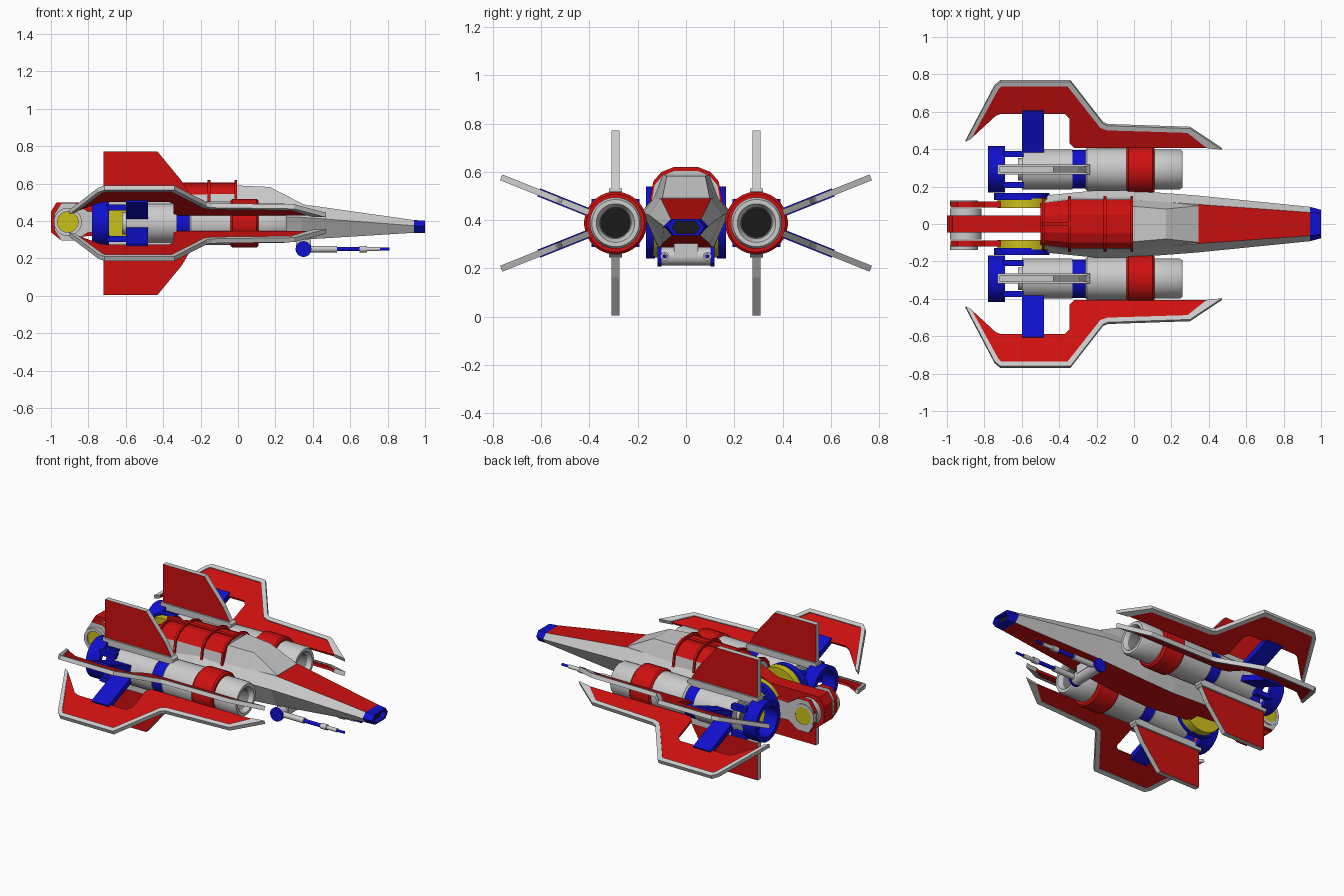
import bpy, bmesh, math
from mathutils import Vector

cube = bpy.data.objects.get("Cube")
if cube:
    bpy.data.objects.remove(cube)


def material(name, rgb):
    m = bpy.data.materials.new(name)
    m.use_nodes = True
    m.diffuse_color = (*rgb, 1)
    m.node_tree.nodes["Principled BSDF"].inputs["Base Color"].default_value = (*rgb, 1)
    return m


RED = material("red", (0.62, 0.005, 0.005))
GREY = material("light grey", (0.6, 0.6, 0.6))
BLUE = material("blue", (0.005, 0.005, 0.62))
YELLOW = material("yellow", (0.6, 0.53, 0.01))
BLACK = material("black", (0.01, 0.01, 0.01))
STEEL = material("dark grey", (0.2, 0.2, 0.2))


def loft(name, rings, mats, rule=None, closed=False, smooth=False):
    """Skin equal-length rings; rule(normal, centre) picks the colour of a face."""
    bm = bmesh.new()
    loops = [[bm.verts.new(p) for p in ring] for ring in rings]
    n = len(loops[0])
    pairs = list(zip(loops, loops[1:]))
    if closed:
        pairs.append((loops[-1], loops[0]))
    else:
        bm.faces.new(loops[0])
        bm.faces.new(loops[-1])
    for a, b in pairs:
        for i in range(n):
            j = (i + 1) % n
            bm.faces.new((a[i], a[j], b[j], b[i]))
    bmesh.ops.recalc_face_normals(bm, faces=bm.faces)
    bm.normal_update()
    if rule:
        for f in bm.faces:
            f.material_index = rule(f.normal, f.calc_center_median())
    mesh = bpy.data.meshes.new(name)
    bm.to_mesh(mesh)
    bm.free()
    for m in mats:
        mesh.materials.append(m)
    ob = bpy.data.objects.new(name, mesh)
    bpy.context.collection.objects.link(ob)
    if smooth:
        bpy.ops.object.select_all(action='DESELECT')
        ob.select_set(True)
        bpy.context.view_layer.objects.active = ob
        bpy.ops.object.shade_smooth_by_angle(angle=math.radians(35))
    return ob


def lathe(name, centre, axis, profile, mats, rule=None, closed=False, n=32):
    """Turn (position, radius) pairs about the x or y axis."""
    c = Vector(centre)
    rings = []
    for a, r in profile:
        ring = []
        for i in range(n):
            t = math.tau * (i + 0.5) / n
            u, v = r * math.cos(t), r * math.sin(t)
            ring.append(c + (Vector((a, u, v)) if axis == "x" else Vector((u, a, v))))
        rings.append(ring)
    return loft(name, rings, mats, rule, closed, n > 8)


def box(name, x0, x1, y0, y1, z0, z1, mat):
    return loft(name, [[(x, y0, z0), (x, y1, z0), (x, y1, z1), (x, y0, z1)] for x in (x0, x1)], [mat])


def mirrored(half):
    return half + [(x, -y, z) for x, y, z in reversed(half)]


# Hull: six-sided section, x / top y z / side y z / bottom y z
def hull_ring(x, ty, tz, my, mz, by, bz):
    return mirrored([(x, ty, tz), (x, my, mz), (x, by, bz)])


nose_ring = hull_ring(0.94, .062, .405, .092, .375, .058, .337)
hull = [hull_ring(-.5, .11, .50, .15, .44, .10, .29),
        hull_ring(-.2, .13, .50, .18, .44, .11, .27),
        hull_ring(0, .13, .495, .178, .43, .11, .277),
        hull_ring(.34, .105, .49, .152, .42, .10, .30), nose_ring]
loft("hull", hull, [GREY, RED],
     lambda n, c: 1 if n.z < -.8 or (n.z > .8 and c.x > .3) else 0)

# Blue nose cap with a recessed dark opening
tip = hull_ring(1.0, .055, .402, .076, .37, .052, .336)
middle = Vector((1.0, 0, .37))
lip = [middle + (Vector(p) - middle) * .75 for p in tip]
recess = [p - Vector((.03, 0, 0)) for p in lip]
loft("nose_cap", [nose_ring, tip, lip, recess], [BLUE, BLACK],
     lambda n, c: 1 if c.x < .975 and n.x > .9 else 0)


# Cockpit canopy
def canopy_ring(x, by, bz, ty, tz):
    return mirrored([(x, by, bz), (x, ty, tz)])


loft("canopy", [canopy_ring(-.01, .145, .46, .095, .59), canopy_ring(.17, .132, .46, .08, .582),
                canopy_ring(.345, .108, .47, .098, .492)], [GREY])


# Rounded back cover with raised red ribs
def arch(x, lift=0.0, wide=1.0):
    half = [(.145, .46), (.13, .545), (.098, .583), (.05, .603)]
    return mirrored([(x, y * wide, z + lift) for y, z in half])


loft("back_cover", [arch(-.5, -.03, .85), arch(-.34, -.004), arch(-.005)], [GREY, RED],
     lambda n, c: 1 if n.z > .6 else 0)
for x, lift in ((-.485, -.015), (-.345, .008), (-.155, .016), (-.012, .016)):
    loft("cover_rib", [arch(x - .007, lift, 1.04), arch(x + .007, lift, 1.04)], [RED])
box("cover_strip", -.49, -.01, -.012, .012, .59, .607, RED)

# Tail: central spine, drum, side plates with red edges
spine = [(-1, .34), (-1, .45), (-.97, .5), (-.8, .5), (-.62, .5), (-.48, .56), (-.48, .3), (-.8, .32), (-.95, .3)]
loft("tail_spine", [[(x, y, z) for x, z in spine] for y in (-.045, .045)], [RED])
lathe("tail_drum", (-.9, 0, .395), "y", [(-.082, .085), (.082, .085)], [GREY])
plate = [(-.98, .35), (-.98, .44), (-.945, .495), (-.87, .495), (-.8, .45), (-.5, .47),
         (-.5, .32), (-.8, .34), (-.87, .295), (-.945, .295)]
for s in (1, -1):
    loft("tail_side_plate", [[(x, s * y, z) for x, z in plate] for y in (.088, .12)], [GREY, RED],
         lambda n, c: 0 if abs(n.y) > .9 else 1)
    lathe("tail_cap_ring", (-.91, s * .12, .395), "y", [(-.02, .075), (.005, .075), (.005, .055), (-.02, .055)],
          [GREY], closed=True)
    lathe("tail_cap", (-.91, s * .12, .395), "y", [(-.01, .055), (.003, .055)], [YELLOW])
    # Round pivot housings beside the tail
    lathe("pivot_drum", (-.585, s * .11, .39), "y", [(-.025, .145), (.025, .145)], [YELLOW])
    lathe("pivot_ring", (-.6, s * .147, .39), "y", [(-.018, .15), (.018, .15), (.018, .11), (-.018, .11)],
          [BLUE], closed=True)

# Engines
EY, EZ = .292, .388
for s in (1, -1):
    c = (0, s * EY, EZ)
    lathe("engine_body", c, "x", [(-.62, .06), (-.6, .06), (-.6, .107), (-.33, .107)], [GREY, STEEL],
          lambda n, f: 1 if n.x < -.9 and f.x < -.61 else 0)
    lathe("engine_blue_band", c, "x", [(-.335, .103), (-.26, .103)], [BLUE])
    lathe("engine_front_body", c, "x", [(-.26, .105), (-.25, .115), (-.04, .118)], [GREY])
    lathe("engine_red_collar", c, "x", [(-.04, .12), (-.03, .13), (.1, .13), (.11, .12)], [RED])
    lathe("engine_intake", c, "x", [(.1, .107), (.245, .107), (.26, .098), (.26, .08), (.235, .065), (.15, .06)],
          [GREY, BLACK, STEEL], lambda n, f: 1 if (f.x < .16 and n.x > .9) else
          2 if (f.x < .2 and math.hypot(abs(f.y) - EY, f.z - EZ) < .07 and n.x > -.5) else 0)
    lathe("engine_rear_ring", c, "x", [(-.78, .125), (-.69, .125), (-.69, .095), (-.78, .095)], [BLUE], closed=True)
    for sy in (1, -1):
        for sz in (1, -1):
            y, z = s * EY + sy * .083, EZ + sz * .083
            box("engine_strut", -.7, -.59, y - .016, y + .016, z - .016, z + .016, BLUE)

# Wings, four of them in an X
RIM_OUT = [(-.9, .445), (-.745, .74), (-.715, .765), (-.34, .765), (-.165, .54), (-.14, .53), (.3, .515), (.47, .402)]
RIM_IN = [(.39, .41), (.285, .492), (-.14, .505), (-.18, .518), (-.355, .74), (-.71, .74), (-.725, .725), (-.87, .46)]
PANEL = RIM_IN[::-1] + [(-.32, .41), (-.345, .435), (-.345, .565), (-.37, .592), (-.71, .592), (-.74, .58)]


def wing_plate(name, outline, thick, mat, s, up):
    rings = []
    for t in (-thick / 2, thick / 2):
        rings.append([(x, s * (d - .371 * t), EZ + up * ((d - EY) * .4 + .928 * t)) for x, d in outline])
    return loft(name, rings, [mat])


strut = [(-.6, .36), (-.6, .61), (-.48, .61), (-.48, .36)]
fin = [(-.72, .13), (-.72, .383), (-.43, .383), (-.3, .225), (-.245, .13)]
rail = [(-.73, .1), (-.73, .142), (-.25, .142), (-.235, .13), (-.235, .1)]
for s in (1, -1):
    for up in (1, -1):
        wing_plate("wing_panel", PANEL, .014, RED, s, up)
        wing_plate("wing_rim", RIM_OUT + RIM_IN, .026, GREY, s, up)
        wing_plate("wing_strut", strut, .035, BLUE, s, up)
        # Upright fins above and below each engine
        loft("fin", [[(x, s * EY + y, EZ + up * h) for x, h in fin] for y in (-.016, .016)], [RED, GREY],
             lambda n, f: 0 if abs(n.y) > .9 else 1)
        loft("fin_rail", [[(x, s * EY + y, EZ + up * h) for x, h in rail] for y in (-.027, .027)], [GREY])

# Chin guns
lathe("gun_mount", (.35, 0, .25), "y", [(-.105, .038), (.105, .038)], [GREY])
box("gun_bracket", .31, .39, -.05, .05, .25, .31, GREY)
for s in (1, -1):
    lathe("gun_mount_cap", (.35, s * .11, .25), "y", [(-.008, .042), (.008, .042)], [BLUE])
    for name, x0, x1, r, mat in (("gun_base", .36, .53, .018, GREY), ("gun_barrel", .53, .66, .012, BLUE),
                                 ("gun_collar", .65, .69, .018, GREY), ("gun_sleeve", .69, .76, .012, GREY),
                                 ("gun_muzzle", .76, .81, .008, BLUE)):
        lathe(name, (0, s * .088, .25), "x", [(x0, r), (x1, r)], [mat], n=12)
